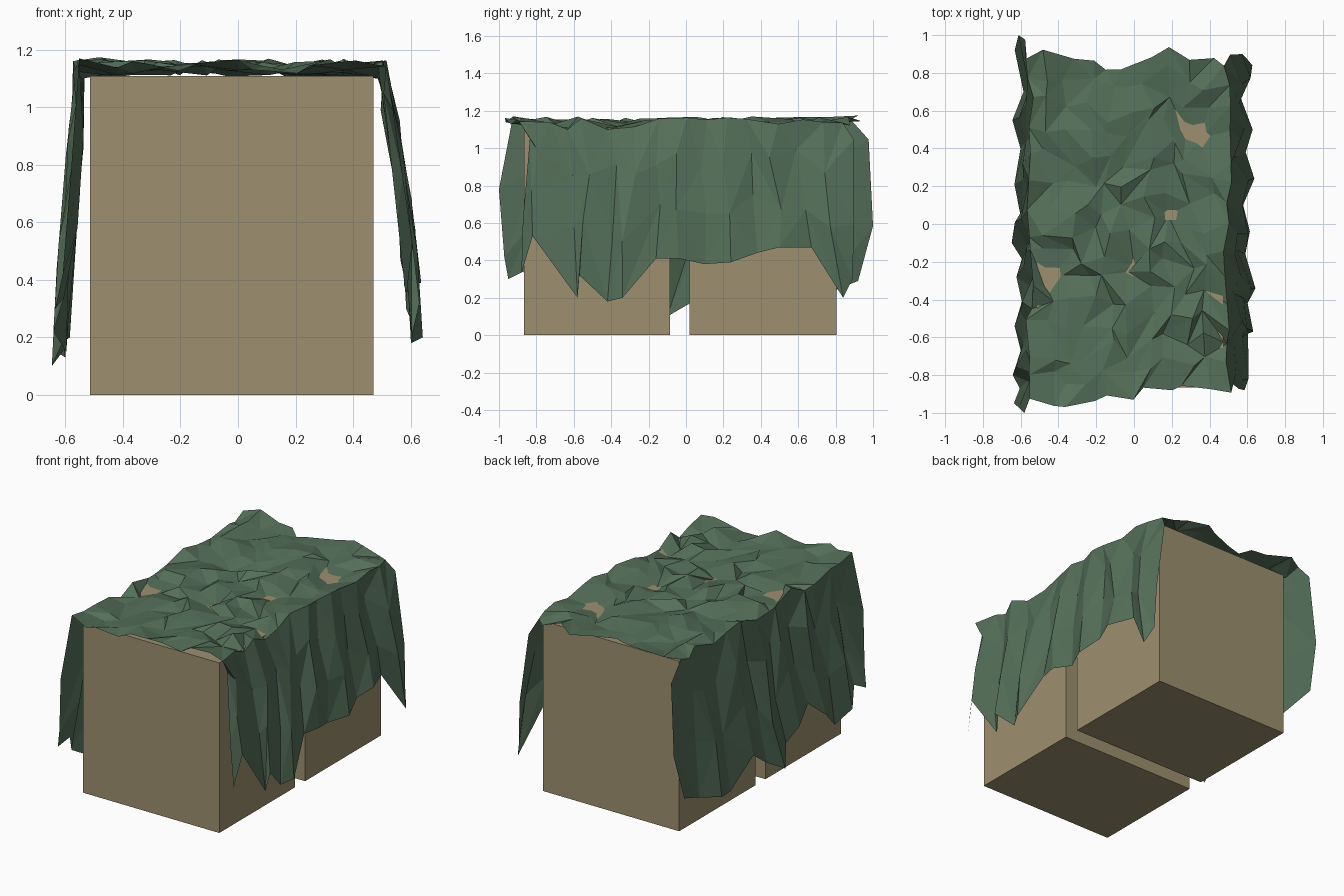
import bpy, bmesh, random

if "Cube" in bpy.data.objects:
    bpy.data.objects.remove(bpy.data.objects["Cube"])
random.seed(11)


def material(name, color):
    m = bpy.data.materials.new(name)
    m.diffuse_color = (*color, 1)
    m.use_nodes = True
    m.node_tree.nodes["Principled BSDF"].inputs["Base Color"].default_value = m.diffuse_color
    return m


def interp(points, t):
    for (a, va), (b, vb) in zip(points, points[1:]):
        if t <= b:
            return va + (vb - va) * max(0, (t - a) / (b - a))
    return points[-1][1]


def jitter(amount):
    return random.uniform(-amount, amount)


def crate(name, y0, y1, mat):
    bpy.ops.mesh.primitive_cube_add(size=1, location=(-0.022, (y0 + y1) / 2, 0.555))
    ob = bpy.context.object
    ob.name = name
    ob.scale = (0.985, y1 - y0, 1.11)
    ob.data.materials.append(mat)


tan = material("crate_tan", (0.34, 0.28, 0.16))
green = material("tarp_green", (0.09, 0.16, 0.10))

# Two crates with a narrow gap
crate("front_crate", -0.865, -0.085, tan)
crate("back_crate", 0.02, 0.805, tan)

# Ragged hems of the side flaps as (y, z), front to back
right_hem = [(-.88, .33), (-.82, .53), (-.58, .2), (-.57, .32), (-.42, .18),
             (-.34, .2), (-.16, .41), (-.04, .41), (.1, .38), (.24, .39),
             (.38, .44), (.5, .47), (.67, .47), (.84, .2), (.89, .3)]
left_hem = [(-.95, .3), (-.87, .34), (-.8, .22), (-.68, .15), (-.54, .28),
            (-.41, .39), (-.28, .3), (-.185, .22), (-.1, .1), (.02, .17),
            (.21, .3), (.4, .13), (.55, .16), (.7, .2), (.92, .29)]
# Loose vertical ends of the flaps, front and back, as (z, y)
right_ends = ([(.3, -.88), (.7, -.87), (1.1, -.83)],
              [(.3, .88), (.6, .9), (.8, .93), (1.1, .89)])
left_ends = ([(.3, -.95), (.4, -.97), (.78, -1), (1.12, -.9)],
             [(.3, .92), (.58, 1), (.8, .94), (1.07, .98)])
# Ragged front and back edges of the top as (x, y)
front_edge = [(-.56, -.92), (-.5, -.96), (-.28, -.96), (-.2, -.9), (-.03, -.93),
              (.08, -.87), (.33, -.86), (.5, -.88)]
back_edge = [(-.56, .86), (-.53, .98), (-.4, .88), (-.25, .86), (-.1, .8),
             (.05, .86), (.15, .95), (.27, .86), (.37, .85), (.46, .91), (.5, .82)]
# Outward lean of each flap as (z, x)
right_lean = [(.2, .617), (.6, .585), (.85, .55), (1.1, .51)]
left_lean = [(.1, -.625), (.3, -.617), (.5, -.597), (.7, -.572), (1.1, -.56)]
# Sagging spots of the top where the crate shows through (x, y)
sags = [(.45, -.65), (.47, -.4), (-.5, -.4), (.31, .47), (.2, .05)]
ridge = [(-.9, 1.145), (-.2, 1.132), (.15, 1.148), (.5, 1.135), (.7, 1.145)]

ROWS, COLS = 15, 11
bm = bmesh.new()


def flap_column(hem, lean, x_top, ends):
    """Strips of a hanging flap, hem first."""
    columns = []
    for f in (1.0, 0.62, 0.28):
        col = []
        for i, (yh, zh) in enumerate(hem):
            y0, y1 = interp(front_edge, x_top), interp(back_edge, x_top)
            yt = y0 + (y1 - y0) * i / (ROWS - 1)
            loose = f < 1
            z = 1.13 + (zh - 1.13) * f + (jitter(.06) if loose else 0)
            y = yt + (yh - yt) * f + (jitter(.035) if loose else 0)
            if loose and i in (0, ROWS - 1):
                z = 1.13 + (zh - 1.13) * (.65 if f > .5 else .1)
                if ends is left_ends and i == 0:
                    z = .78 if f < .5 else .42
                y = interp(ends[i > 0], z)
            x = interp(lean, z) + (.022 if i % 2 else -.018) + jitter(.014)
            col.append(bm.verts.new((x, max(-1, min(1, y)), z)))
        columns.append(col)
    return columns


# Crumpled top sheet
top = []
for c in range(COLS):
    x = -.555 + 1.05 * c / (COLS - 1)
    rim = c in (0, COLS - 1)
    y0, y1 = interp(front_edge, x), interp(back_edge, x)
    col = []
    for r in range(ROWS):
        end = r in (0, ROWS - 1)
        y = y0 + (y1 - y0) * r / (ROWS - 1) + jitter(.015 if end else .05)
        xx = x + jitter(.022 if rim else .04)
        z = interp(ridge, y) + jitter(.03)
        if any(abs(xx - a) < .06 and abs(y - b) < .07 for a, b in sags):
            z = 1.1
        col.append(bm.verts.new((xx, y, z)))
    top.append(col)

# Join left flap, top and right flap into one sheet
sheet = (flap_column(left_hem, left_lean, -.555, left_ends) + top
         + flap_column(right_hem, right_lean, .5, right_ends)[::-1])
sheet[1][-1].co.y = 1.0
for a, b in zip(sheet, sheet[1:]):
    for i in range(ROWS - 1):
        q = [a[i], b[i], b[i + 1], a[i + 1]]
        k = random.randint(0, 1)
        q = q[k:] + q[:k]
        bm.faces.new(q[:3])
        bm.faces.new((q[0], q[2], q[3]))
bmesh.ops.recalc_face_normals(bm, faces=bm.faces)
if sum(f.normal.z for f in bm.faces) < 0:
    bmesh.ops.reverse_faces(bm, faces=bm.faces)

mesh = bpy.data.meshes.new("draped_tarp")
bm.to_mesh(mesh)
bm.free()
mesh.materials.append(green)
tarp = bpy.data.objects.new("draped_tarp", mesh)
bpy.context.collection.objects.link(tarp)
